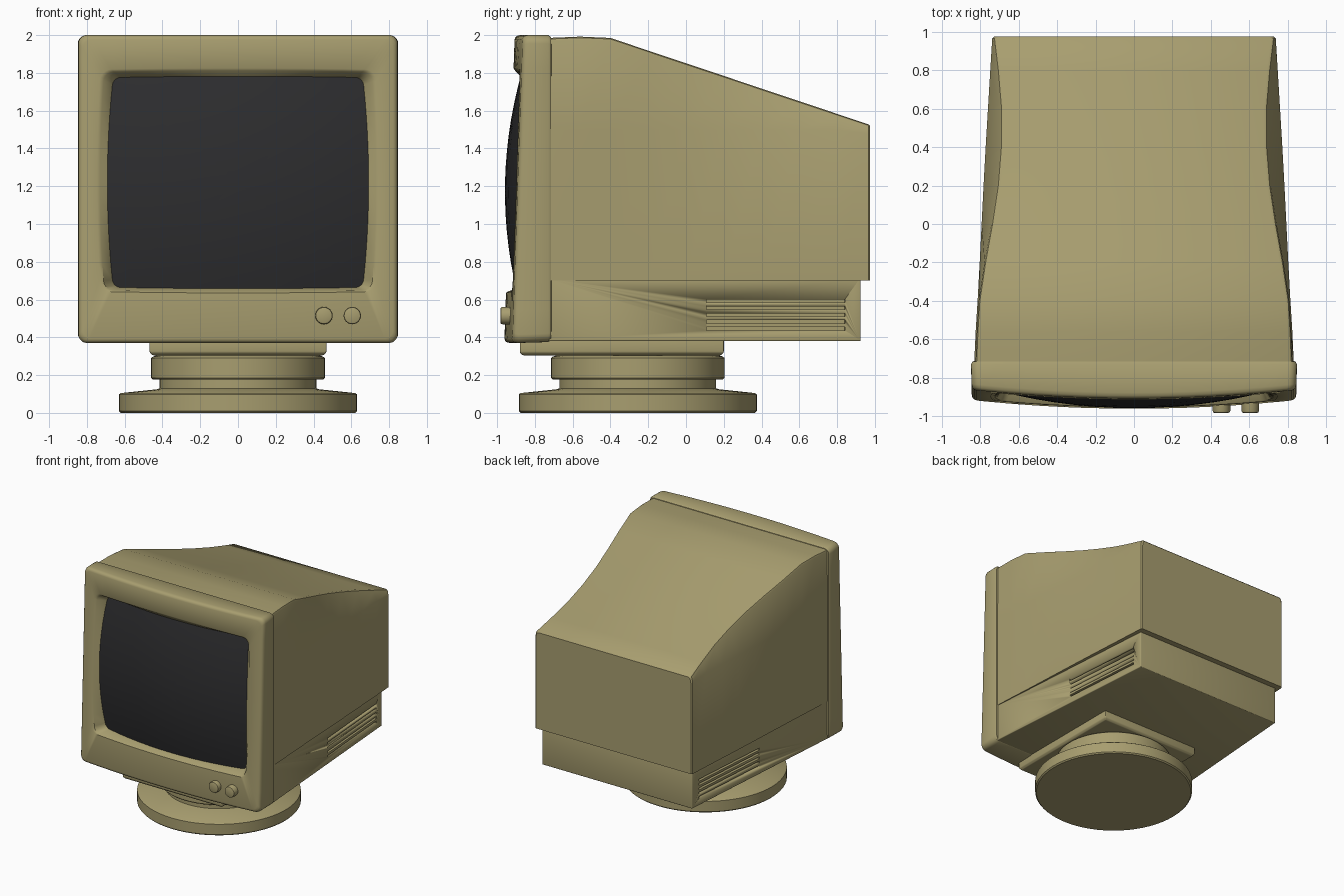
import bpy, bmesh, math
from mathutils import Matrix

if "Cube" in bpy.data.objects:
    bpy.data.objects.remove(bpy.data.objects["Cube"])


def material(name, rgb):
    m = bpy.data.materials.new(name)
    m.diffuse_color = (*rgb, 1)
    m.use_nodes = True
    m.node_tree.nodes["Principled BSDF"].inputs["Base Color"].default_value = m.diffuse_color
    return m


BEIGE = material("khaki plastic", (0.39, 0.34, 0.16))
DARK = material("dark glass", (0.026, 0.026, 0.028))


def finish(name, bm, mat, bevel=0, angle=30):
    bmesh.ops.recalc_face_normals(bm, faces=bm.faces)
    me = bpy.data.meshes.new(name)
    bm.to_mesh(me)
    bm.free()
    ob = bpy.data.objects.new(name, me)
    bpy.context.collection.objects.link(ob)
    me.materials.append(mat)
    bpy.ops.object.select_all(action='DESELECT')
    bpy.context.view_layer.objects.active = ob
    ob.select_set(True)
    if bevel:
        b = ob.modifiers.new("bevel", 'BEVEL')
        b.width, b.segments, b.limit_method = bevel, 3, 'ANGLE'
        b.angle_limit = math.radians(35)
        bpy.ops.object.modifier_apply(modifier="bevel")
    bpy.ops.object.shade_smooth_by_angle(angle=math.radians(angle))
    return ob


def loft(name, rings, mat, caps=(True, True), bevel=0, angle=30):
    """Skin a list of equal-length closed rings."""
    bm = bmesh.new()
    vs = [[bm.verts.new(p) for p in r] for r in rings]
    n = len(vs[0])
    for a, b in zip(vs, vs[1:]):
        for i in range(n):
            j = (i + 1) % n
            bm.faces.new((a[i], a[j], b[j], b[i]))
    if caps[0]:
        bm.faces.new(vs[0])
    if caps[1]:
        bm.faces.new(vs[-1])
    return finish(name, bm, mat, bevel, angle)


def rounded_rect(hw, z0, z1, r, bow=0, side=12, corner=5):
    """Rounded rectangle in x/z; bow pulls the corners of the sides inwards."""
    cz, hz = (z0 + z1) / 2, (z1 - z0) / 2
    pts = []
    centres = [(hw - r, hz - r), (-hw + r, hz - r), (-hw + r, -hz + r), (hw - r, -hz + r)]
    for k, (cx, cy) in enumerate(centres):
        arc = [(cx + r * math.cos(a), cy + r * math.sin(a))
               for a in [(k + i / corner) * math.pi / 2 for i in range(corner + 1)]]
        pts += arc
        nx, ny = centres[(k + 1) % 4]
        a2 = (k + 1) * math.pi / 2
        end = (nx + r * math.cos(a2), ny + r * math.sin(a2))
        for i in range(1, side):
            t = i / side
            pts.append((arc[-1][0] * (1 - t) + end[0] * t, arc[-1][1] * (1 - t) + end[1] * t))
    return [(x * (1 - bow * (z / hz) ** 2), z * (1 - 0.012 * (x / hw) ** 2 * (bow > 0)) + cz)
            for x, z in pts]


def front_y(x, z):
    return -0.862 - 0.055 * (2 - z) / 1.63 - 0.045 * (1 - (x / 0.845) ** 2)


def screen_y(x, z):
    u, v = x / 0.69, (z - 1.22) / 0.56
    return -0.958 + 0.085 * u * u + 0.07 * v * v + 0.012 * v


# front bezel: back rim, outer wall, rounded lip, face, slope down to the glass
opening = rounded_rect(0.692, 0.658, 1.782, 0.04, 0.045)
rings = [[(x, -0.71, z) for x, z in rounded_rect(0.80, 0.42, 1.95, 0.03)],
         [(x, -0.715, z) for x, z in rounded_rect(0.84, 0.385, 1.99, 0.04)],
         [(x, -0.73, z) for x, z in rounded_rect(0.848, 0.375, 2.0, 0.045)]]
for inset, back in ((0, 0.03), (0.004, 0.013), (0.012, 0.004), (0.024, 0)):
    rings.append([(x, front_y(x, z) + back, z)
                  for x, z in rounded_rect(0.845 - inset, 0.37 + inset, 2 - inset, 0.045)])
rings.append([(x, front_y(x, z), z) for x, z in rounded_rect(0.745, 0.635, 1.825, 0.06, 0.02)])
rings.append([(x, front_y(x, z) + 0.008, z) for x, z in rounded_rect(0.73, 0.642, 1.812, 0.05, 0.03)])
rings.append([(x, screen_y(x, z), z) for x, z in opening])
loft("front_bezel", rings, BEIGE, caps=(False, False), angle=40)

# bulging picture tube glass
glass = []
for s in (1.01, 0.9, 0.75, 0.6, 0.45, 0.3, 0.15, 0.03):
    ring = [(x * s, 1.22 + (z - 1.22) * s) for x, z in opening]
    glass.append([(x, screen_y(x, z), z) for x, z in ring])
loft("screen", glass, DARK, caps=(False, True))


# main housing: cross-sections (y, side half width, top half width, top z)
def housing_ring(y, xs, xt, zt):
    zm = min(1.5, zt - 0.05)
    half = [(xs, 0.70), (xs, zm), (xt, zt - 0.018), (xt - 0.006, zt - 0.006), (xt - 0.02, zt)]
    return [(x, y, z) for x, z in half] + [(-x, y, z) for x, z in reversed(half)]


sections = [(-0.73, 0.832, 0.825, 1.985), (-0.56, 0.824, 0.818, 1.992), (-0.4, 0.814, 0.808, 1.985),
            (-0.2, 0.803, 0.778, 1.918), (0, 0.793, 0.742, 1.851), (0.2, 0.783, 0.712, 1.784),
            (0.4, 0.772, 0.696, 1.717), (0.6, 0.76, 0.695, 1.65), (0.8, 0.748, 0.712, 1.583),
            (0.965, 0.738, 0.732, 1.528), (0.975, 0.728, 0.722, 1.518)]
loft("rear_housing", [housing_ring(*s) for s in sections], BEIGE)


# lower housing, set in towards the back
def lower_ring(y, x):
    return [(x, y, 0.715), (x, y, 0.38), (-x, y, 0.38), (-x, y, 0.715)]


lower = loft("lower_housing", [lower_ring(-0.73, 0.828), lower_ring(0.925, 0.705)], BEIGE, bevel=0.006)

# ventilation slots cut into both sides
bm = bmesh.new()
for sx in (-1, 1):
    for i in range(5):
        mat = (Matrix.Translation((sx * 0.738, 0.475, 0.445 + 0.037 * i))
               @ Matrix.Rotation(sx * math.atan(0.123 / 1.655), 4, 'Z')
               @ Matrix.Diagonal((0.07, 0.735, 0.017, 1)))
        bmesh.ops.create_cube(bm, size=1, matrix=mat)
cutter = finish("slot_cutter", bm, BEIGE)
cutter.hide_render = True
bpy.context.view_layer.objects.active = lower
cut = lower.modifiers.new("slots", 'BOOLEAN')
cut.operation, cut.object, cut.solver = 'DIFFERENCE', cutter, 'EXACT'
bpy.ops.object.modifier_apply(modifier="slots")
bpy.data.objects.remove(cutter)

# two control knobs
for name, x in (("left_knob", 0.455), ("right_knob", 0.605)):
    prof = [(0.046, -0.89), (0.046, -0.972), (0.043, -0.98), (0.036, -0.983)]
    loft(name, [[(x + r * math.cos(a), y, 0.515 + r * math.sin(a))
                 for a in [i * math.tau / 24 for i in range(24)]] for r, y in prof], BEIGE, angle=40)

# square mounting plate under the housing
plate = []
for z, d in ((0.305, 0.015), (0.32, 0), (0.39, 0)):
    x, y0, y1 = 0.468 - d, -0.88 + d, 0.2 - d
    plate.append([(x, y0, z), (x, y1, z), (-x, y1, z), (-x, y0, z)])
loft("mounting_plate", plate, BEIGE, bevel=0.006)

# round swivel foot
prof = [(0.62, 0), (0.63, 0.01), (0.63, 0.098), (0.62, 0.105), (0.43, 0.125), (0.415, 0.13), (0.415, 0.178),
        (0.452, 0.178), (0.46, 0.186), (0.46, 0.29), (0.45, 0.298), (0.42, 0.308)]
loft("swivel_foot", [[(r * math.cos(a), -0.255 + r * math.sin(a), z)
                      for a in [i * math.tau / 64 for i in range(64)]] for r, z in prof], BEIGE)
